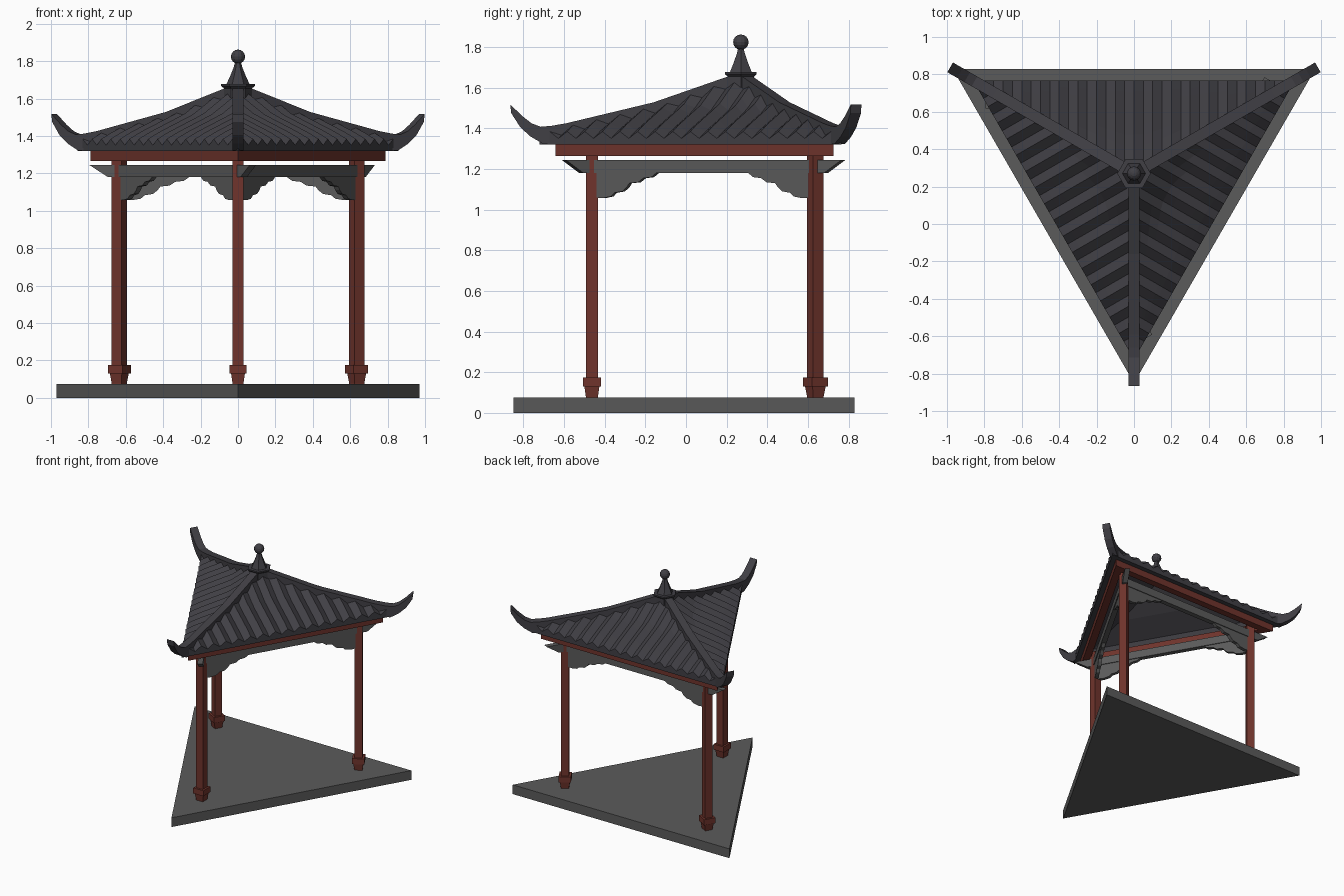
import bpy, bmesh, math
from mathutils import Matrix, Vector

if "Cube" in bpy.data.objects:
    bpy.data.objects.remove(bpy.data.objects["Cube"])

CY = 0.27                      # pavilion centre lies at (0, CY)
S3 = math.sqrt(3)


def material(name, col):
    m = bpy.data.materials.new(name)
    m.diffuse_color = (*col, 1)
    m.use_nodes = True
    m.node_tree.nodes["Principled BSDF"].inputs["Base Color"].default_value = m.diffuse_color
    return m


RED = material("red_wood", (0.16, 0.034, 0.025))
GRAY = material("stone_gray", (0.105, 0.105, 0.105))
DARK = material("dark_tile", (0.052, 0.050, 0.059))


def make(name, verts, faces, mat, turn=0):
    """Mesh around the pavilion centre, turned by a third of a circle `turn` times."""
    bm = bmesh.new()
    vs = [bm.verts.new(v) for v in verts]
    for f in faces:
        bm.faces.new([vs[i] for i in f])
    bmesh.ops.remove_doubles(bm, verts=bm.verts, dist=1e-5)
    bmesh.ops.recalc_face_normals(bm, faces=bm.faces)
    bm.transform(Matrix.Translation((0, CY, 0)) @ Matrix.Rotation(turn * math.tau / 3, 4, 'Z'))
    me = bpy.data.meshes.new(name)
    bm.to_mesh(me)
    bm.free()
    me.materials.append(mat)
    ob = bpy.data.objects.new(name, me)
    bpy.context.collection.objects.link(ob)
    return ob


def loft(name, rings, n, start, mat, closed=False, turn=0, center=(0, 0)):
    """n-sided rings of (radius, z); closed joins last ring to first, else caps."""
    verts = [(center[0] + r * math.cos(start + math.tau * i / n),
              center[1] + r * math.sin(start + math.tau * i / n), z)
             for r, z in rings for i in range(n)]
    m = len(rings)
    faces = []
    for j in range(m if closed else m - 1):
        a, b = j * n, ((j + 1) % m) * n
        faces += [(a + i, a + (i + 1) % n, b + (i + 1) % n, b + i) for i in range(n)]
    if not closed:
        faces += [tuple(range(n)), tuple(range((m - 1) * n, m * n))]
    return make(name, verts, faces, mat, turn)


def plate(name, low, high, mat, turn):
    """Solid between two matching outlines."""
    n = len(low)
    faces = [tuple(range(n)), tuple(range(n, 2 * n))]
    faces += [(i, (i + 1) % n, n + (i + 1) % n, n + i) for i in range(n)]
    return make(name, low + high, faces, mat, turn)


FRONT = -math.pi / 2           # triangle corner towards the front

# Base slab, eave frame and hollow roof shell
loft("base_slab", [(1.12, 0), (1.12, 0.075)], 3, FRONT, GRAY)
loft("eave_frame", [(0.912, 1.265), (0.912, 1.32), (0.80, 1.32), (0.80, 1.265)], 3, FRONT, RED, True)
loft("roof_shell", [(0.99, 1.32), (0.99, 1.345), (0.86, 1.38), (0.43, 1.475), (0.07, 1.61),
                    (0.03, 1.59), (0.43, 1.455), (0.80, 1.36), (0.84, 1.32)], 3, FRONT, DARK, True)

# Roof slope: height against distance from centre, measured square to the eave
SLOPE = [(0.03, 1.615), (0.215, 1.482), (0.43, 1.385), (0.50, 1.347)]


def slope_z(d):
    for (d0, z0), (d1, z1) in zip(SLOPE, SLOPE[1:]):
        if d <= d1:
            break
    return z0 + (z1 - z0) * (d - d0) / (d1 - d0)


def tile_mesh():
    verts, faces, steps, pitch, half = [], [], 8, 0.05, 16
    for i in range(-half, half + 1):
        u = i * pitch
        d0 = max(abs(u) / S3, 0.035)
        bump = 0.036 if i % 2 == 0 else 0.002
        for s in range(steps + 1):
            d = d0 + (0.497 - d0) * s / steps
            verts.append((u, d, slope_z(d) + bump))
        verts.append((u, 0.497, 1.335))        # front skirt under each tile
    row = steps + 2
    for c in range(2 * half):
        for s in range(row - 1):
            a = c * row + s
            faces.append((a, a + 1, a + row + 1, a + row))
    return verts, faces


# Hip ridge side profile (radius, z) with the upturned tip
RIDGE = [(0.05, 1.66), (0.43, 1.528), (0.86, 1.425), (0.93, 1.413), (0.985, 1.408), (1.03, 1.425),
         (1.075, 1.46), (1.135, 1.518), (1.13, 1.475), (1.085, 1.405), (1.035, 1.36),
         (0.97, 1.322), (0.90, 1.322), (0.43, 1.46), (0.05, 1.59)]
# Scalloped bracket (distance from column axis, z)
BRACKET = [(0.02, 1.185), (0.02, 1.06), (0.07, 1.057), (0.115, 1.065), (0.135, 1.083), (0.18, 1.09),
           (0.205, 1.11), (0.22, 1.13), (0.27, 1.135), (0.30, 1.155), (0.345, 1.16), (0.38, 1.185)]
COL_R = 0.733                  # column distance from centre
COL_U, COL_D = COL_R * S3 / 2, COL_R / 2

for k in range(3):
    tag = ("front", "right", "left")[k]
    side = ("back", "left", "right")[k]
    # Column with tapered foot and collar
    sq = math.pi / 4
    q = math.sqrt(0.5)
    loft(tag + "_column", [(0.059 * q, 0.075), (0.059 * q, 1.30)], 4, sq, RED, turn=k, center=(0, -COL_R))
    loft(tag + "_column_foot", [(0.058 * q, 0.075), (0.074 * q, 0.13), (0.09 * q, 0.13), (0.09 * q, 0.175)],
         4, sq, RED, turn=k, center=(0, -COL_R))
    # Hip ridge
    plate(tag + "_hip_ridge", [(-0.03, -r, z) for r, z in RIDGE],
          [(0.03, -r, z) for r, z in RIDGE], DARK, k)
    # Corrugated tiles
    make(side + "_roof_tiles", *tile_mesh(), DARK, k)
    # Tie beam running past one column with a slanted end
    beam = [(COL_U, 1.18), (-COL_U - 0.06, 1.18), (-COL_U - 0.16, 1.245), (COL_U, 1.245)]
    plate(side + "_tie_beam", [(u, COL_D - 0.02, z) for u, z in beam],
          [(u, COL_D + 0.02, z) for u, z in beam], GRAY, k)
    # Brackets under both ends of the beam
    for s in (-1, 1):
        out = [(s * (COL_U - a), z) for a, z in BRACKET]
        plate(side + "_bracket", [(u, COL_D - 0.014, z) for u, z in out],
              [(u, COL_D + 0.014, z) for u, z in out], GRAY, k)

# Finial: hexagonal cap, concave spire and ball
loft("finial_cap", [(0.075, 1.59), (0.075, 1.655), (0.09, 1.667), (0.09, 1.677), (0.062, 1.677),
                    (0.042, 1.72), (0.024, 1.765), (0.014, 1.80)], 6, 0, DARK)
bpy.ops.mesh.primitive_uv_sphere_add(segments=12, ring_count=8, radius=0.038, location=(0, CY, 1.824))
ball = bpy.context.object
ball.name = "finial_ball"
ball.data.materials.append(DARK)
